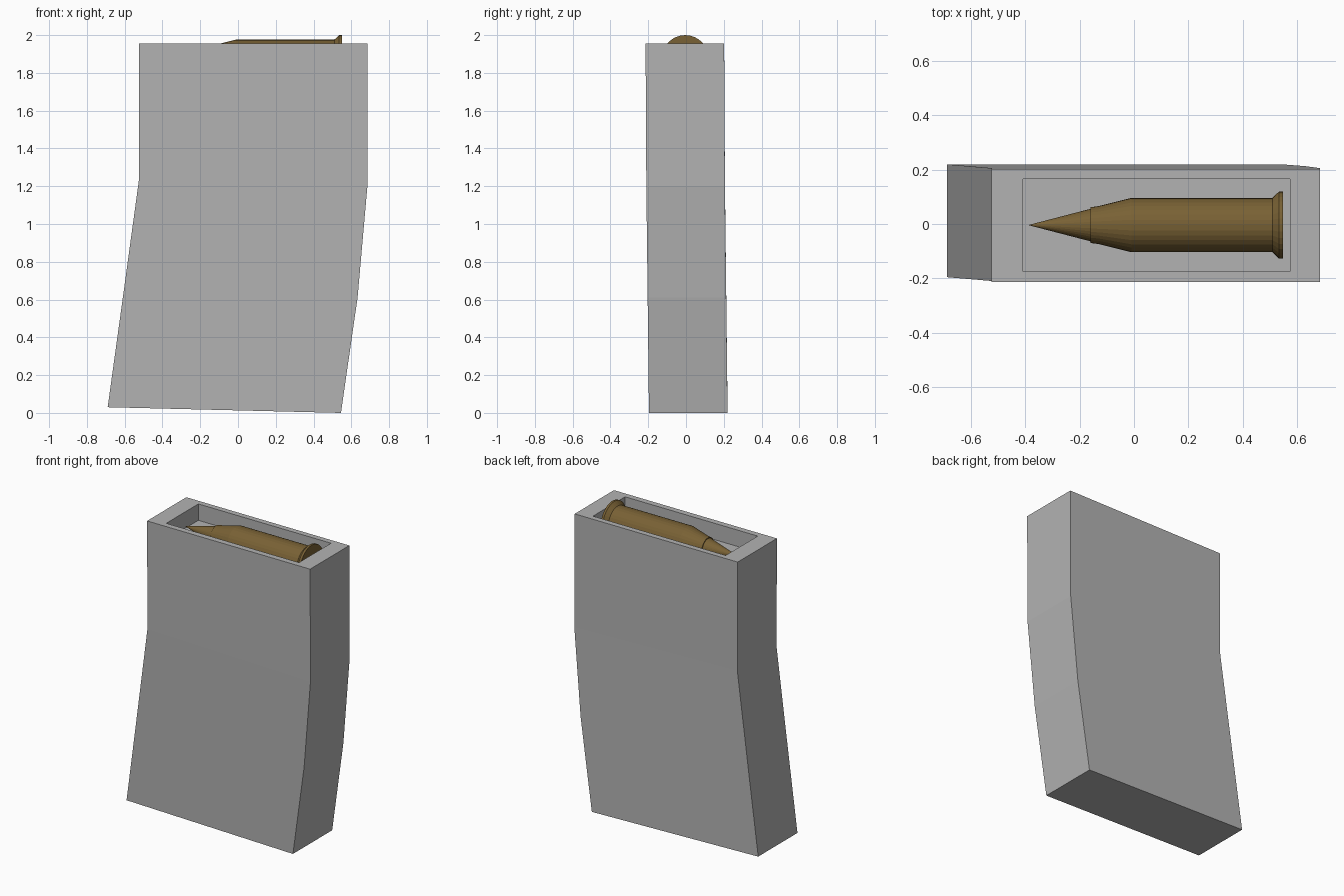
import bpy
import bmesh
from math import cos, sin, tau

cube = bpy.data.objects.get("Cube")
if cube:
    bpy.data.objects.remove(cube, do_unlink=True)


def material(name, rgb):
    mat = bpy.data.materials.new(name)
    mat.use_nodes = True
    color = (*rgb, 1)
    mat.diffuse_color = color
    mat.node_tree.nodes["Principled BSDF"].inputs["Base Color"].default_value = color
    return mat


def finish(name, bm, mat):
    bmesh.ops.recalc_face_normals(bm, faces=bm.faces)
    mesh = bpy.data.meshes.new(name)
    bm.to_mesh(mesh)
    bm.free()
    mesh.materials.append(mat)
    obj = bpy.data.objects.new(name, mesh)
    bpy.context.collection.objects.link(obj)
    return obj


grey = material("case grey", (0.45, 0.45, 0.45))
brass = material("brass", (0.19, 0.12, 0.035))

# Curved case: stacked rectangular sections (x min, z, x max, z, y shift)
TOP = 1.955
sections = [(-0.69, 0.03, 0.545, 0.0, 0.012),
            (-0.607, 0.63, 0.633, 0.61, 0.005),
            (-0.525, 1.23, 0.685, 1.2, -0.002),
            (-0.525, TOP, 0.685, TOP, -0.006)]
HALF_DEPTH = 0.208
bm = bmesh.new()
rings = []
for x0, z0, x1, z1, shift in sections:
    front, back = shift - HALF_DEPTH, shift + HALF_DEPTH
    rings.append([bm.verts.new(p) for p in
                  ((x0, front, z0), (x1, front, z1), (x1, back, z1), (x0, back, z0))])

# Open recess in the top: rim loop, then floor loop
for z in (TOP, 1.845):
    rings.append([bm.verts.new((x, y, z)) for x, y in
                  ((-0.41, -0.175), (0.575, -0.175), (0.575, 0.165), (-0.41, 0.165))])
for a, b in zip(rings, rings[1:]):
    for i in range(4):
        j = (i + 1) % 4
        bm.faces.new((a[i], a[j], b[j], b[i]))
bm.faces.new(rings[0][::-1])
bm.faces.new(rings[-1])
finish("case", bm, grey)

# Cartridge: (x, radius) profile turned around a lengthwise axis
SIDES = 32
AXIS_Y, AXIS_Z = -0.004, 1.876
profile = [(-0.16, 0.06), (-0.16, 0.066), (-0.13, 0.07), (-0.01, 0.1),
           (0.51, 0.1), (0.535, 0.124), (0.55, 0.124)]
bm = bmesh.new()
tip = bm.verts.new((-0.39, AXIS_Y, AXIS_Z))
rings = [[bm.verts.new((x, AXIS_Y + r * cos(tau * i / SIDES), AXIS_Z + r * sin(tau * i / SIDES)))
          for i in range(SIDES)] for x, r in profile]
for i in range(SIDES):
    j = (i + 1) % SIDES
    bm.faces.new((tip, rings[0][j], rings[0][i]))
    for a, b in zip(rings, rings[1:]):
        bm.faces.new((a[i], a[j], b[j], b[i]))
bm.faces.new(rings[-1])
finish("cartridge", bm, brass)
